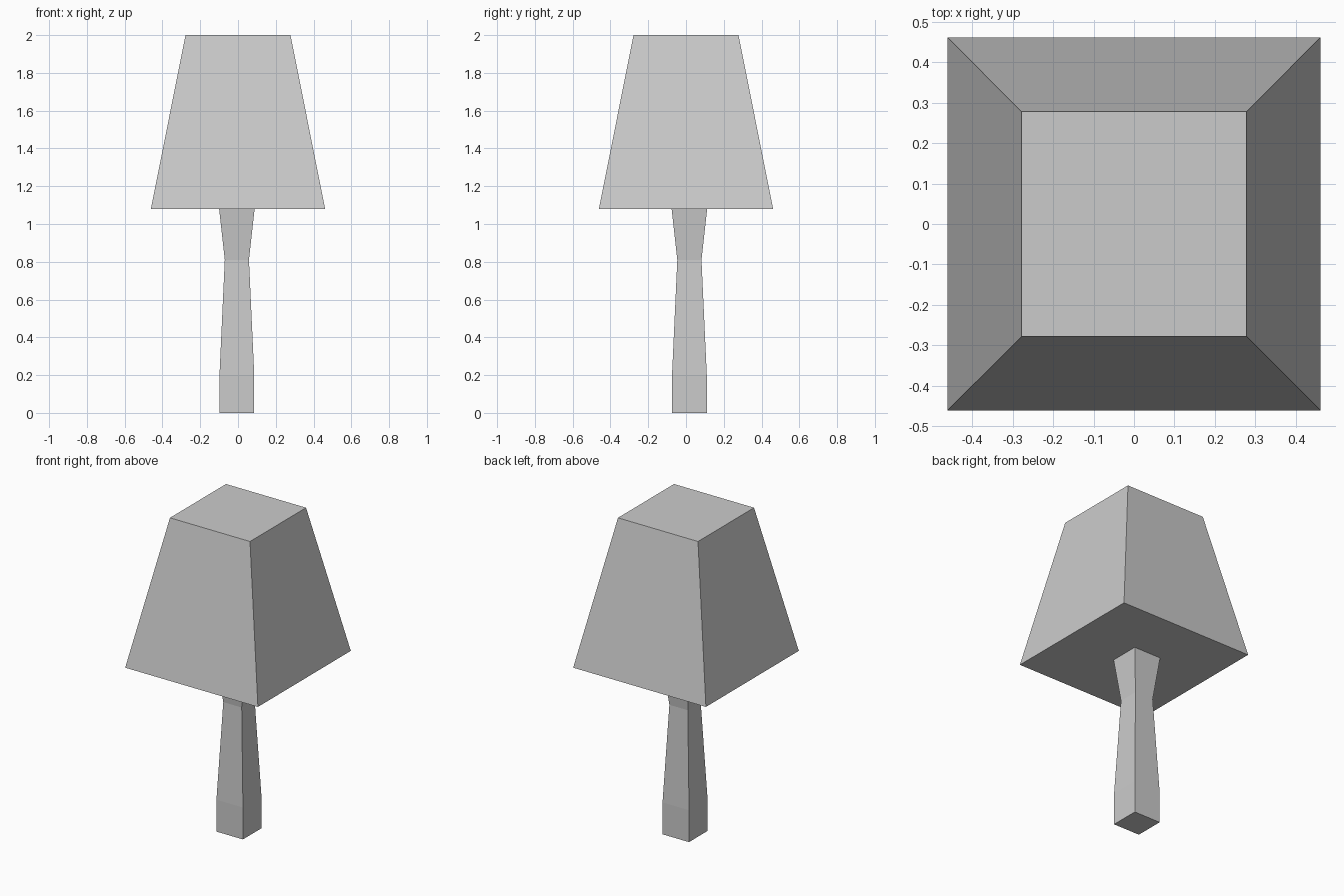
import bpy
import bmesh

if "Cube" in bpy.data.objects:
    bpy.data.objects.remove(bpy.data.objects["Cube"])


def square_loft(name, sections, centre=(0, 0)):
    """Stack square sections (z, half width) into a closed flat-sided solid."""
    bm = bmesh.new()
    cx, cy = centre
    corners = [(-1, -1), (1, -1), (1, 1), (-1, 1)]
    rings = [[bm.verts.new((cx + sx * h, cy + sy * h, z)) for sx, sy in corners]
             for z, h in sections]
    for low, high in zip(rings, rings[1:]):
        for i in range(4):
            j = (i + 1) % 4
            bm.faces.new((low[i], low[j], high[j], high[i]))
    bm.faces.new(rings[0][::-1])
    bm.faces.new(rings[-1])
    mesh = bpy.data.meshes.new(name)
    bm.to_mesh(mesh)
    bm.free()
    obj = bpy.data.objects.new(name, mesh)
    bpy.context.collection.objects.link(obj)
    return obj


# Waisted square post, slightly off centre under the head
square_loft("post", [(0, 0.092), (0.2, 0.092), (0.81, 0.064), (1.08, 0.094)],
            centre=(-0.006, 0.018))

# Tapered block on top
square_loft("tapered_head", [(1.08, 0.461), (2.0, 0.278)])
